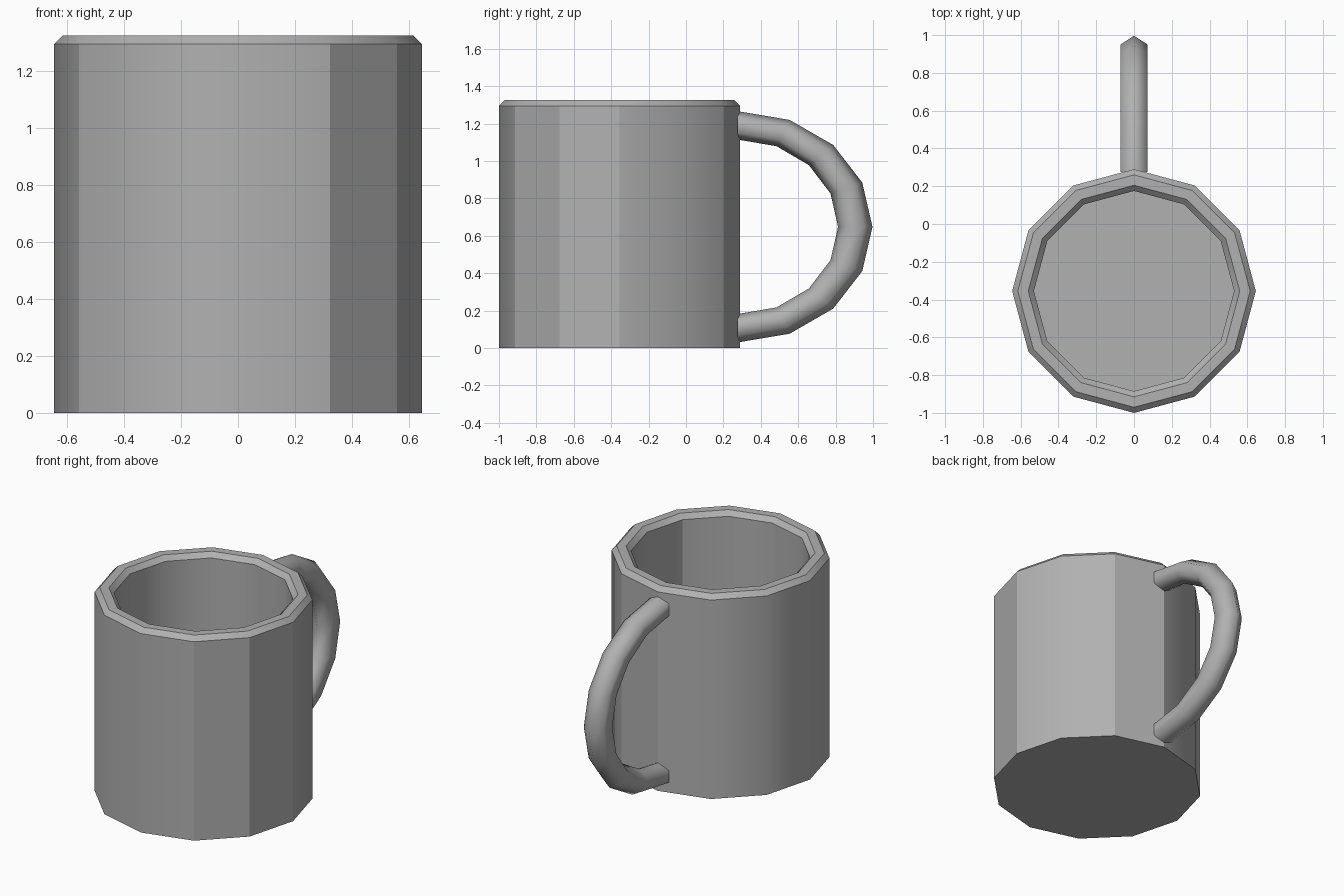
import bpy, bmesh
from math import sin, cos, pi

if "Cube" in bpy.data.objects:
    bpy.data.objects.remove(bpy.data.objects["Cube"])

grey = bpy.data.materials.new("dark_grey")
grey.diffuse_color = (0.44, 0.44, 0.44, 1)
grey.use_nodes = True
grey.node_tree.nodes["Principled BSDF"].inputs["Base Color"].default_value = grey.diffuse_color


def loft(name, rings, sharp_along=None, sharp_rings=False):
    """Join rings with smooth quads and flat caps; sharp_along maps span -> sharp indices."""
    sharp_along = sharp_along or {}
    bm = bmesh.new()
    loops = [[bm.verts.new(p) for p in ring] for ring in rings]
    n = len(loops[0])
    for a, b in zip(loops, loops[1:]):
        for i in range(n):
            j = (i + 1) % n
            bm.faces.new((a[i], a[j], b[j], b[i])).smooth = True
    bm.faces.new(loops[0][::-1])
    bm.faces.new(loops[-1])
    for span, indices in sharp_along.items():
        for i in indices:
            bm.edges.get((loops[span][i], loops[span + 1][i])).smooth = False
    if sharp_rings:
        for ring in loops:
            for i in range(n):
                bm.edges.get((ring[i], ring[(i + 1) % n])).smooth = False
    bmesh.ops.recalc_face_normals(bm, faces=bm.faces[:])
    mesh = bpy.data.meshes.new(name)
    bm.to_mesh(mesh)
    bm.free()
    mesh.materials.append(grey)
    obj = bpy.data.objects.new(name, mesh)
    bpy.context.collection.objects.link(obj)
    return obj


# Cup body: outer wall, rim chamfered on both edges, straight inner wall and floor
SIDES, CUP_Y = 12, -0.355
profile = [(0.645, 0), (0.645, 1.295), (0.615, 1.325),
           (0.56, 1.325), (0.53, 1.295), (0.53, 0.09)]
loft("cup_body", [[(r * cos(2 * pi * i / SIDES), CUP_Y + r * sin(2 * pi * i / SIDES), z)
                   for i in range(SIDES)] for r, z in profile],
     {0: (0, 2, 3, 7, 10, 11), 4: (11,)}, True)

# Handle: half of a stretched ring with a six-sided section
rings = []
for k in range(9):
    t = pi * k / 8
    start = 0.275 if k in (0, 8) else 0.28
    rings.append([(0.081 * sin(s * pi / 3),
                   start + sin(t) * (0.625 + 0.092 * cos(s * pi / 3)),
                   0.648 + cos(t) * (0.5425 + 0.076 * cos(s * pi / 3)))
                  for s in range(6)])
loft("handle", rings)
